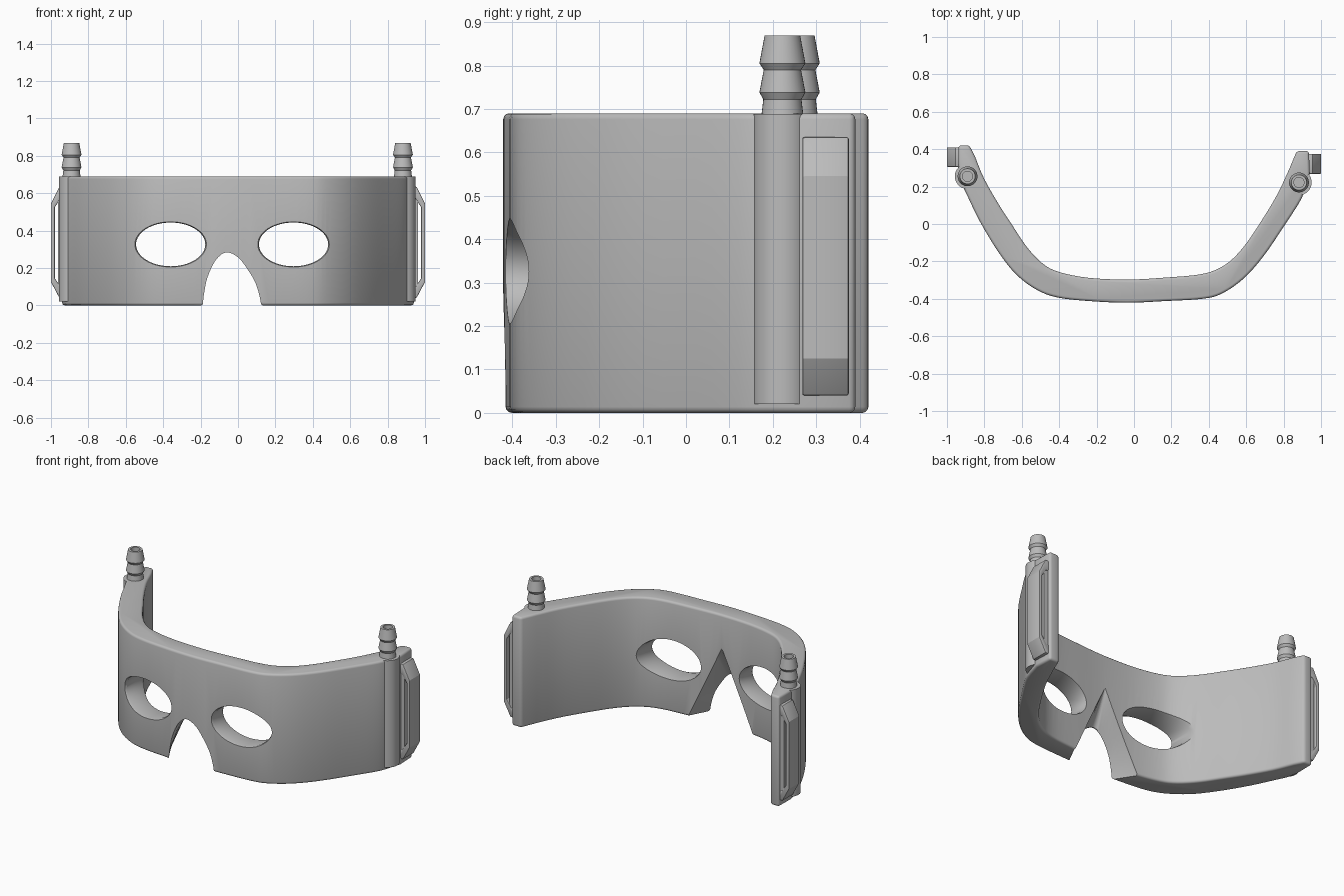
import bpy, bmesh, math
from mathutils import Vector

cube = bpy.data.objects.get("Cube")
if cube:
    bpy.data.objects.remove(cube, do_unlink=True)

GREY = (0.5, 0.5, 0.5, 1)
mat = bpy.data.materials.new("grey_plastic")
mat.use_nodes = True
mat.diffuse_color = GREY
bsdf = mat.node_tree.nodes["Principled BSDF"]
bsdf.inputs["Base Color"].default_value = GREY
bsdf.inputs["Roughness"].default_value = 0.6


def loft(name, rings):
    """Join equal-length closed rings of points into a capped skin."""
    bm = bmesh.new()
    loops = [[bm.verts.new(p) for p in ring] for ring in rings]
    n = len(loops[0])
    for a, b in zip(loops, loops[1:]):
        for i in range(n):
            j = (i + 1) % n
            bm.faces.new((a[i], a[j], b[j], b[i]))
    bm.faces.new(loops[0])
    bm.faces.new(loops[-1])
    bmesh.ops.recalc_face_normals(bm, faces=bm.faces)
    mesh = bpy.data.meshes.new(name)
    bm.to_mesh(mesh)
    bm.free()
    mesh.materials.append(mat)
    obj = bpy.data.objects.new(name, mesh)
    bpy.context.collection.objects.link(obj)
    return obj


def activate(obj):
    bpy.ops.object.select_all(action="DESELECT")
    obj.select_set(True)
    bpy.context.view_layer.objects.active = obj


def bevel(obj, width, segments, angle):
    activate(obj)
    mod = obj.modifiers.new("rounding", "BEVEL")
    mod.width, mod.segments = width, segments
    mod.limit_method, mod.angle_limit = "ANGLE", math.radians(angle)
    bpy.ops.object.modifier_apply(modifier=mod.name)


def cut(obj, cutter):
    activate(obj)
    cutter.hide_render = True
    mod = obj.modifiers.new("opening", "BOOLEAN")
    mod.operation, mod.solver, mod.object = "DIFFERENCE", "EXACT", cutter
    bpy.ops.object.modifier_apply(modifier=mod.name)
    bpy.data.objects.remove(cutter, do_unlink=True)


def smooth(obj, angle=32):
    activate(obj)
    bpy.ops.object.shade_smooth_by_angle(angle=math.radians(angle))


def spline(points, steps=4):
    """Smooth curve through all the points."""
    pts = [Vector(p) for p in points]
    pts = [2 * pts[0] - pts[1]] + pts + [2 * pts[-1] - pts[-2]]
    out = []
    for a, b, c, d in zip(pts, pts[1:], pts[2:], pts[3:]):
        for k in range(steps):
            t = k / steps
            out.append(b + (c - a) * t / 2 + (2 * a - 5 * b + 4 * c - d) * t * t / 2
                       + (3 * b - a - 3 * c + d) * t ** 3 / 2)
    return out + [pts[-2]]


def depth(curve, x):
    """y of a wall curve at x."""
    for a, b in zip(curve, curve[1:]):
        if a.x <= x <= b.x:
            return a.y + (b.y - a.y) * (x - a.x) / (b.x - a.x)
    return 0


# Curved wall: outer and inner outlines, seen from above
outer = spline([(-.925, .22), (-.9, .17), (-.825, .015), (-.725, -.15), (-.63, -.27),
                (-.52, -.352), (-.408, -.393), (-.24, -.412), (-.035, -.421),
                (.165, -.412), (.365, -.4), (.47, -.372), (.585, -.293),
                (.692, -.173), (.8, -.015), (.888, .122), (.915, .19)])
inner = spline([(-.85, .36), (-.8, .24), (-.72, .1), (-.655, 0), (-.575, -.12),
                (-.49, -.21), (-.4, -.257), (-.24, -.288), (-.035, -.297),
                (.16, -.287), (.366, -.267), (.484, -.22), (.58, -.13),
                (.68, .015), (.767, .16), (.83, .294)])
outline = ([(-.938, .42), (-.94, .3)] + [tuple(p) for p in outer]
           + [(.94, .27), (.935, .39), (.87, .39)]
           + [tuple(p) for p in reversed(inner)] + [(-.88, .42)])
wall = loft("mask_wall", [[(x, y, z) for x, y in outline] for z in (0, .69)])
bevel(wall, .014, 3, 35)

# Eye openings with softened lips that follow the wall
for cx in (-.36, .297):
    def ring(scale, place):
        pts = []
        for i in range(64):
            a = math.tau * i / 64
            x = cx + .185 * scale * math.cos(a)
            pts.append((x, place(x), .326 + .117 * scale * math.sin(a)))
        return pts
    cut(wall, loft("eye_cutter", [
        ring(1.08, lambda x: -.6),
        ring(1.08, lambda x: depth(outer, x) - .02),
        ring(1.0, lambda x: depth(outer, x) + .015),
        ring(1.03, lambda x: depth(inner, x) - .02),
        ring(1.1, lambda x: depth(inner, x) + .02),
        ring(1.1, lambda x: .05)]))

# Nose opening: a round arch in front that becomes a taller, pointed one inside
arch = spline([(-.188, 0), (-.182, .06), (-.163, .15), (-.12, .24), (-.065, .283),
               (0, .257), (.055, .187), (.094, .118), (.115, .05), (.124, 0)])
arch = [(-.188, -.1)] + [tuple(p) for p in arch] + [(.124, -.1)]
TOP = max(z for x, z in arch)
PEAK = next(x for x, z in arch if z == TOP)


def point_arch(x, z):
    half = .225 * (1 - z / TOP)
    return -.04 + math.copysign(half, x - PEAK), z * .48 / TOP


gable = [point_arch(x, z) for x, z in arch]
cut(wall, loft("nose_cutter", [[(x, y, z) for x, z in shape] for shape, y in (
    (arch, -.5), (arch, -.415), (gable, -.297), (gable, -.15))]))
smooth(wall)

# Side fittings: tube post, barbed hose nozzle and strap loop
nozzle = [(.05, .67), (.044, .722), (.053, .738), (.043, .79), (.053, .805),
          (.041, .869), (.027, .869), (.027, .71)]
strap = [(.92, .635), (.955, .635), (1, .545), (1, .125), (.955, .04), (.92, .04),
         (.92, .1), (.95, .1), (.979, .145), (.979, .525), (.95, .57), (.92, .57)]
pad = [(.92, .06), (.963, .06), (.963, .61), (.92, .61)]


def circle(cx, cy, r, z, n=32):
    return [(cx + r * math.cos(math.tau * i / n), cy + r * math.sin(math.tau * i / n), z)
            for i in range(n)]


def slab(name, side, shape, y0, y1):
    return loft(name, [[(side * x, y, z) for x, z in shape] for y in (y0, y1)])


for side, name, px, py, y0, y1 in ((1, "left", .882, .222, .268, .375),
                                   (-1, "right", .89, .255, .305, .41)):
    post = loft(name + "_tube_post", [circle(side * px, py, .068, z) for z in (.02, .688)])
    barb = loft(name + "_hose_nozzle", [circle(side * px, py, r, z) for r, z in nozzle])
    loop = slab(name + "_strap_loop", side, strap, y0, y1)
    slab(name + "_strap_pad", side, pad, y0 + .003, y1 - .003)
    bevel(loop, .005, 2, 50)
    smooth(post)
    smooth(barb)
    smooth(loop, 24)
